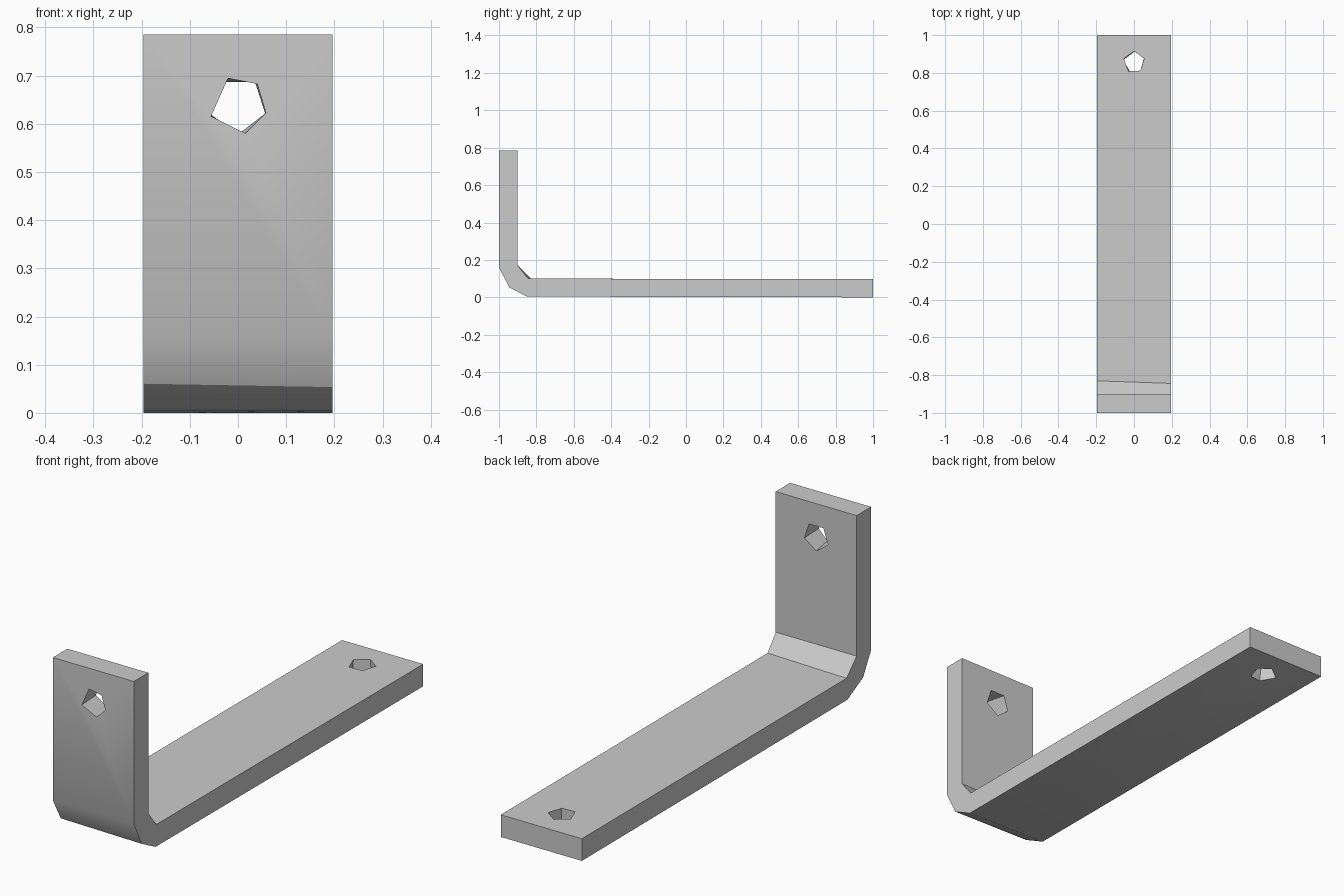
import bpy, bmesh, math

cube = bpy.data.objects.get("Cube")
if cube:
    bpy.data.objects.remove(cube, do_unlink=True)

# One plain steel grey
steel = bpy.data.materials.new("steel_grey")
steel.use_nodes = True
colour = (0.6, 0.6, 0.6, 1)
steel.diffuse_color = colour
steel.node_tree.nodes["Principled BSDF"].inputs["Base Color"].default_value = colour


def loft(name, ring_a, ring_b):
    """Solid between two matching rings of points."""
    bm = bmesh.new()
    a = [bm.verts.new(p) for p in ring_a]
    b = [bm.verts.new(p) for p in ring_b]
    n = len(a)
    bm.faces.new(a)
    bm.faces.new(b[::-1])
    for i in range(n):
        j = (i + 1) % n
        bm.faces.new((a[j], a[i], b[i], b[j]))
    bmesh.ops.recalc_face_normals(bm, faces=bm.faces)
    mesh = bpy.data.meshes.new(name)
    bm.to_mesh(mesh)
    bm.free()
    mesh.materials.append(steel)
    obj = bpy.data.objects.new(name, mesh)
    bpy.context.collection.objects.link(obj)
    return obj


def strap_profile(x, skew):
    """Side outline of the bent strap; skew tilts the fold lines slightly."""
    pts = [(-1, 0.785), (-1, 0.16), (-0.945, 0.057 - skew / 2),
           (-0.843 - skew, 0.004), (1, 0), (1, 0.097),
           (-0.837 - skew, 0.1), (-0.9, 0.17), (-0.9, 0.785)]
    return [(x, y, z) for y, z in pts]


bracket = loft("bracket_strap", strap_profile(-0.196, -0.007),
               strap_profile(0.196, 0.007))


def pentagon(angles, radius=0.06):
    return [(radius * math.cos(math.radians(a)), radius * math.sin(math.radians(a)))
            for a in angles]


# Roughly drilled five-sided screw holes, one per leg
upright_front = pentagon((48, 110, 202, 285, 345))
upright_back = pentagon((54, 126, 198, 270, 342))
base_top = pentagon((90, 162, 240, 306, 18), 0.057)
base_under = pentagon((84, 170, 250, 306, 22), 0.057)

cutters = [
    loft("upright_hole_cutter",
         [(x, -1.002, 0.638 + z) for x, z in upright_front],
         [(x, -0.898, 0.638 + z) for x, z in upright_back]),
    loft("base_hole_cutter",
         [(x, 0.858 + y, 0.102) for x, y in base_top],
         [(x, 0.858 + y, -0.005) for x, y in base_under]),
]

bpy.context.view_layer.objects.active = bracket
for cutter in cutters:
    mod = bracket.modifiers.new("screw_hole", "BOOLEAN")
    mod.operation = "DIFFERENCE"
    mod.solver = "EXACT"
    mod.object = cutter
    bpy.ops.object.modifier_apply(modifier=mod.name)
    bpy.data.objects.remove(cutter, do_unlink=True)

# Soft outer bend, crisp edges elsewhere
bpy.ops.object.select_all(action="DESELECT")
bracket.select_set(True)
bpy.ops.object.shade_smooth_by_angle(angle=math.radians(30))
